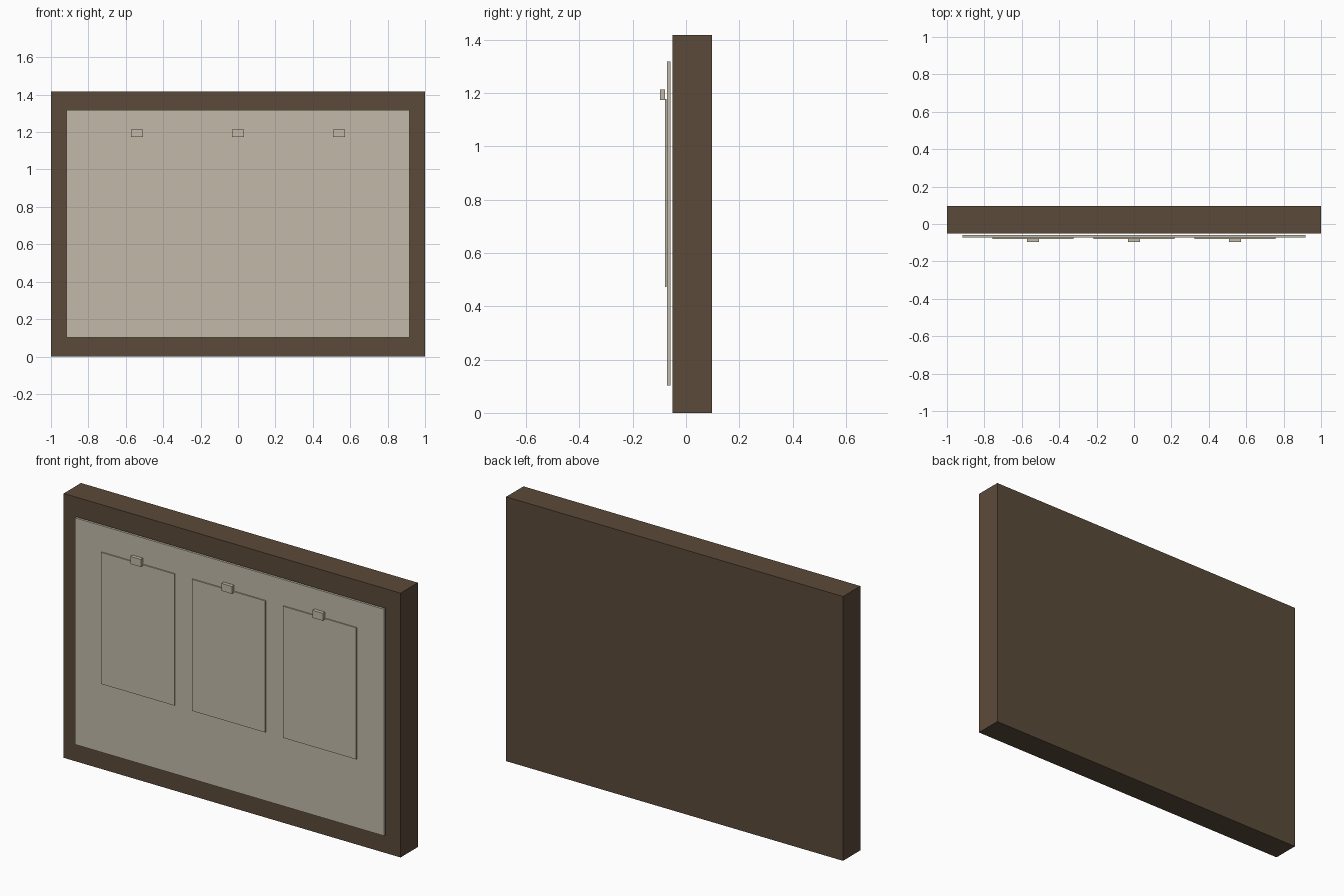
import bpy

if "Cube" in bpy.data.objects:
    bpy.data.objects.remove(bpy.data.objects["Cube"])


def material(name, rgb):
    m = bpy.data.materials.new(name)
    m.diffuse_color = (*rgb, 1.0)
    m.use_nodes = True
    m.node_tree.nodes["Principled BSDF"].inputs["Base Color"].default_value = m.diffuse_color
    return m


brown = material("dark_brown_wood", (0.105, 0.069, 0.042))
cream = material("warm_cream", (0.539, 0.491, 0.392))


def box(name, x, y, z, mat):
    """Axis-aligned box from (min, max) ranges."""
    ranges = (x, y, z)
    bpy.ops.mesh.primitive_cube_add(size=1)
    ob = bpy.context.object
    ob.name = name
    ob.location = [(a + b) / 2 for a, b in ranges]
    ob.scale = [b - a for a, b in ranges]
    bpy.ops.object.transform_apply(location=False, rotation=False, scale=True)
    ob.data.materials.append(mat)
    return ob


# Thick backing board
box("backing_board", (-1, 1), (-0.05, 0.097), (0, 1.418), brown)

# Pale display panel floating just in front of the board
box("display_panel", (-0.917, 0.917), (-0.072, -0.059), (0.102, 1.318), cream)

# Three hanging sheets, each held by a small clip
for i, cx in enumerate((-0.54, 0.0, 0.54), 1):
    box(f"sheet_{i}", (cx - 0.217, cx + 0.217), (-0.079, -0.073), (0.472, 1.178), cream)
    box(f"clip_{i}", (cx - 0.031, cx + 0.031), (-0.097, -0.078), (1.173, 1.213), cream)
